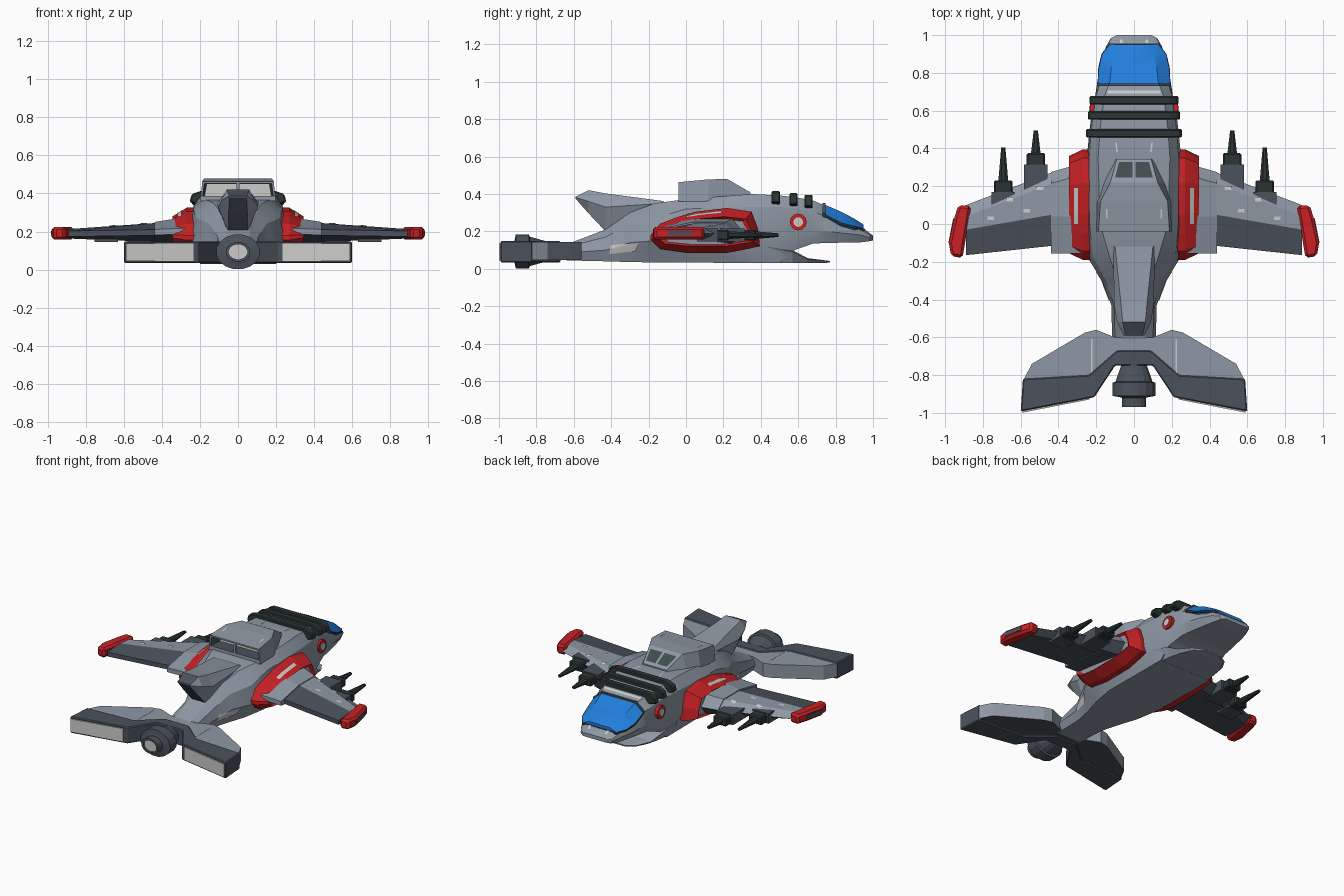
import bpy, bmesh, math
from mathutils import Vector
from mathutils.bvhtree import BVHTree

if "Cube" in bpy.data.objects:
    bpy.data.objects.remove(bpy.data.objects["Cube"])


def material(name, r, g, b):
    m = bpy.data.materials.new(name)
    m.diffuse_color = (r, g, b, 1)
    m.use_nodes = True
    m.node_tree.nodes["Principled BSDF"].inputs["Base Color"].default_value = m.diffuse_color
    return m


HULL = material("hull_grey", .27, .315, .375)
DARK = material("dark_grey", .07, .085, .105)
BLACK = material("rib_black", .025, .035, .035)
RED = material("red", .58, .015, .018)
BLUE = material("glass_blue", .015, .21, .72)
WHITE = material("off_white", .6, .6, .59)
GLASS = material("dark_glass", .05, .075, .075)


def finish(name, bm, mats, mirror, smooth=None):
    me = bpy.data.meshes.new(name)
    bm.to_mesh(me)
    bm.free()
    for m in mats:
        me.materials.append(m)
    if smooth:
        me.shade_smooth()
        me.set_sharp_from_angle(angle=math.radians(smooth))
    ob = bpy.data.objects.new(name, me)
    bpy.context.collection.objects.link(ob)
    if mirror:
        ob.modifiers.new("mirror", 'MIRROR')
    return ob


def loft(name, rings, mats, rule=None, mirror=False, smooth=None, bevel=0):
    """Skin closed rings; rule(i, j) picks the colour, i = -1 / -2 for end caps."""
    bm = bmesh.new()
    vs = [[bm.verts.new(p) for p in r] for r in rings]
    n = len(rings[0])
    rule = rule or (lambda i, j: 0)
    for i in range(len(vs) - 1):
        for j in range(n):
            k = (j + 1) % n
            f = bm.faces.new((vs[i][j], vs[i][k], vs[i + 1][k], vs[i + 1][j]))
            f.material_index = rule(i, j)
    bm.faces.new(vs[0]).material_index = rule(-1, 0)
    bm.faces.new(vs[-1]).material_index = rule(-2, 0)
    bmesh.ops.recalc_face_normals(bm, faces=bm.faces)
    ob = finish(name, bm, mats, mirror, smooth)
    if bevel:
        b = ob.modifiers.new("bevel", 'BEVEL')
        b.width, b.segments = bevel, 1
    return ob


def sym(y, *half):
    return [(w, y, z) for w, z in half] + [(-w, y, z) for w, z in reversed(half)]


def prism(name, outline, z0, z1, mats, **kw):
    return loft(name, [[(x, y, z) for x, y in outline] for z in (z0, z1)], mats, **kw)


def box(name, x0, x1, y0, y1, z0, z1, mat, **kw):
    return prism(name, [(x0, y0), (x1, y0), (x1, y1), (x0, y1)], z0, z1, [mat], **kw)


def circle_y(cx, y, cz, rx, rz, n=12):
    return [(cx + rx * math.cos((k + .5) * math.tau / n), y,
             cz + rz * math.sin((k + .5) * math.tau / n)) for k in range(n)]


def decal(name, corners, axis, target, mat, mirror=True, n=6):
    """Thin painted patch projected on a part from +z or +x."""
    me = target.data
    tree = BVHTree.FromPolygons([v.co for v in me.vertices], [p.vertices for p in me.polygons])
    c = [Vector(p) for p in corners]
    bm = bmesh.new()
    rows = []
    for a in range(n + 1):
        row = []
        for b in range(n + 1):
            p = c[0].lerp(c[1], b / n).lerp(c[3].lerp(c[2], b / n), a / n)
            o, d = ((p.x, p.y, 2), (0, 0, -1)) if axis == 'z' else ((2, p.x, p.y), (-1, 0, 0))
            hit, nor, _, _ = tree.ray_cast(Vector(o), Vector(d))
            if hit is None:
                bm.free()
                return
            row.append(bm.verts.new(hit + nor * .004))
        rows.append(row)
    for a in range(n):
        for b in range(n):
            bm.faces.new((rows[a][b], rows[a][b + 1], rows[a + 1][b + 1], rows[a + 1][b]))
    finish(name, bm, [mat], mirror)


def rect(x0, x1, y0, y1):
    return [(x0, y0), (x1, y0), (x1, y1), (x0, y1)]


# Main hull and upper head, tail to nose
hull = loft("hull", [
    sym(-.64, (.06, .13), (.10, .115), (.115, .085), (.09, .045)),
    sym(-.43, (.06, .21), (.105, .17), (.12, .10), (.10, .04)),
    sym(-.30, (.09, .30), (.15, .24), (.17, .14), (.13, .036)),
    sym(-.17, (.13, .35), (.22, .27), (.25, .15), (.17, .034)),
    sym(0, (.18, .372), (.235, .32), (.26, .16), (.20, .034)),
    sym(.35, (.19, .40), (.237, .33), (.25, .17), (.20, .03)),
    sym(.50, (.18, .392), (.225, .33), (.235, .17), (.20, .03)),
    sym(.58, (.17, .383), (.215, .325), (.225, .18), (.20, .10)),
    sym(.68, (.155, .365), (.20, .305), (.205, .20), (.18, .135)),
    sym(.75, (.13, .335), (.18, .28), (.195, .20), (.17, .138)),
    sym(.85, (.10, .27), (.165, .235), (.178, .19), (.15, .14)),
    sym(.94, (.10, .225), (.14, .205), (.148, .18), (.13, .142)),
    sym(.985, (.10, .188), (.12, .18), (.122, .165), (.11, .148)),
    sym(1.0, (.08, .178), (.09, .172), (.09, .162), (.08, .152))], [HULL], smooth=25)

# Lower jaw
loft("lower_jaw", [
    sym(.42, (.20, .13), (.23, .12), (.20, .031)),
    sym(.57, (.19, .10), (.215, .09), (.18, .03)),
    sym(.65, (.16, .057), (.185, .052), (.16, .03)),
    sym(.73, (.12, .047), (.135, .044), (.12, .031)),
    sym(.77, (.06, .042), (.065, .04), (.06, .033))], [HULL])

# Blue windscreen with dark trim
loft("windscreen", [sym(y, (t, zt), (s, zs), (s - .03, zs - .04)) for y, t, zt, s, zs in
     [(.74, .13, .344, .192, .292), (.83, .12, .305, .187, .245),
      (.90, .10, .268, .17, .226), (.95, .08, .236, .13, .215)]], [BLUE], smooth=25)
loft("windscreen_trim", [sym(y, (.135, .352), (.197, .297), (.17, .25)) for y in (.73, .745)], [DARK])
loft("windscreen_sill", [sym(y, (s, z), (s, z - .012)) for y, s, z in
     [(.74, .193, .292), (.83, .189, .246), (.90, .172, .228), (.955, .13, .215)]], [BLACK])

# Three dark ribs over the neck
for k, (y, w, z) in enumerate([(.48, .255, .415), (.575, .246, .405), (.655, .238, .395)]):
    loft(f"neck_rib_{k}", [sym(y + d, (.19, z), (w - .012, z - .018), (w, z - .06), (w - .04, z - .07))
                           for d in (-.022, .022)], [BLACK], bevel=.006)

# Cockpit with deep rear recess
cockpit = loft("cockpit", [
    sym(.05, (.165, .45), (.175, .388)), sym(-.039, (.177, .452), (.186, .388)),
    sym(-.04, (.188, .463), (.198, .36)), sym(.12, (.178, .478), (.196, .36)),
    sym(.22, (.125, .48), (.165, .37)), sym(.345, (.09, .408), (.105, .38))],
    [HULL, DARK, WHITE], lambda i, j: 2 if i == -1 else 1 if i == 0 else 0)
box("recess_divider", -.008, .008, -.038, -.02, .38, .458, HULL)
decal("cockpit_window", [(.008, .245), (.1, .245), (.08, .325), (.008, .325)], 'z', cockpit, GLASS)
decal("cockpit_dash", rect(.14, .148, .03, .08), 'z', cockpit, WHITE)

# Swept dorsal fin
loft("dorsal_fin", [
    sym(-.12, (.10, .362), (.11, .35), (.10, .30)),
    sym(-.43, (.068, .403), (.105, .33), (.05, .20)),
    sym(-.52, (.06, .42), (.09, .36), (.05, .295)),
    sym(-.59, (.045, .386), (.055, .382), (.045, .374))], [HULL, DARK],
    lambda i, j: 1 if i == -2 or (i == 2 and j == 5) or (i >= 1 and j == 2) else 0)

# Red wing collar
outline = [(-.19, .18), (-.14, .24), (-.05, .275), (.05, .305), (.22, .325), (.35, .305),
           (.385, .21), (.395, .12), (.30, .10), (.22, .085), (0, .085), (-.14, .105), (-.19, .155)]
collar = loft("wing_collar", [[(x, .1 + (y - .1) * sy, .19 + (z - .19) * sz) for y, z in outline]
              for x, sy, sz in [(.2, 1, 1), (.27, 1, 1), (.345, .88, .66), (.33, .8, .56)]],
              [RED, HULL], lambda i, j: 1 if i == -2 else 0, mirror=True)
decal("collar_stripe", rect(.295, .315, 0, .19), 'z', collar, WHITE)


# Wings: light front, dark rear and underside
def foil(x, yl, ym, yt, zt, zb):
    m = (zt + zb) / 2
    return [(x, yl, m), (x, yl - .06, zt), (x, ym, zt), (x, yt, m + .015), (x, yt, m - .015), (x, yl - .06, zb)]


loft("wing_root", [foil(.28, .32, .04, -.155, .275, .13), foil(.44, .275, .04, -.155, .25, .142)],
     [HULL, DARK], lambda i, j: 1 if j > 3 else 0, mirror=True)
wing = loft("wing", [foil(.43, .275, .05, -.115, .245, .145), foil(.89, .10, -.03, -.165, .213, .163)],
            [HULL, DARK], lambda i, j: 0 if j < 2 and i == 0 else 1, mirror=True)
for k, (x, y) in enumerate([(.48, .18), (.55, .06), (.64, .12), (.74, .02)]):
    decal(f"wing_dash_{k}", rect(x, x + .035, y, y + .02), 'z', wing, WHITE)
prism("wing_tip", [(.862, .095), (.93, .1), (.952, .03), (.98, -.1), (.968, -.17), (.908, -.18)],
      .157, .224, [RED], mirror=True, bevel=.014)
prism("wing_tip_light", [(.93, .03), (.957, .03), (.983, -.1), (.94, -.1)], .178, .204, [DARK], mirror=True)

# Wing guns
for k, (x, y0, y1, tip) in enumerate([(.52, .15, .375, .495), (.692, .06, .23, .405)]):
    box(f"gun_box_{k}", x - .062, x + .062, y0, y1 - .06, .145, .215, DARK, mirror=True)
    box(f"gun_front_{k}", x - .05, x + .05, y0, y1, .15, .208, BLACK, mirror=True, bevel=.008)
    loft(f"gun_barrel_{k}", [circle_y(x, y1 - .02, .18, .03, .024, 8),
                             circle_y(x, tip, .18, .012, .01, 8)], [BLACK], mirror=True)

# Tail flukes: light front, dark rear with white exhaust panels
fluke = prism("tail_front", [(0, -.6), (.1, -.6), (.2, -.56), (.26, -.575), (.54, -.74), (.588, -.83),
              (.24, -.81), (.09, -.68), (0, -.68)], .048, .142, [HULL, DARK],
              rule=lambda i, j: 1 if i == -1 else 0, mirror=True)
prism("tail_rear", [(0, -.67), (.09, -.67), (.24, -.80), (.588, -.82), (.6, -.992), (.21, -.917),
      (.1, -.75), (0, -.75)], .034, .148, [DARK], mirror=True, bevel=.006)
prism("exhaust_panel", [(.235, -.915), (.59, -.983), (.59, -.9985), (.235, -.929)],
      .045, .136, [WHITE], mirror=True)
decal("tail_line", rect(.22, .228, -.79, -.61), 'z', fluke, WHITE)

# Rear engine
engine = [(-.70, .07), (-.75, .07), (-.835, .1), (-.84, .116), (-.91, .116), (-.915, .085),
          (-.92, .065), (-.97, .065), (-.97, .05), (-.96, .05)]
loft("engine", [circle_y(0, y, .093, r, r * .8, 16) for y, r in engine],
     [DARK, WHITE], lambda i, j: 1 if i == -2 else 0)

# Round side lights
for nm, r, x, mat in [("side_light_rim", .045, .232, RED), ("side_light", .026, .238, WHITE)]:
    loft(nm, [[(xx, .6 + r * math.cos(k * math.tau / 12), .25 + r * math.sin(k * math.tau / 12))
               for k in range(12)] for xx in (.18, x)], [mat], mirror=True)

# Painted hull marks
decal("nose_stripe", rect(-.14, .14, .69, .705), 'z', hull, WHITE, mirror=False)
decal("neck_dash", [(.085, .38), (.093, .38), (.1, .43), (.092, .43)], 'z', hull, WHITE)
decal("snout_dash", rect(.06, .075, .955, .975), 'z', hull, WHITE)
decal("flank_panel", [(-.41, .08), (-.27, .095), (-.25, .14), (-.40, .125)], 'x', hull, WHITE)
